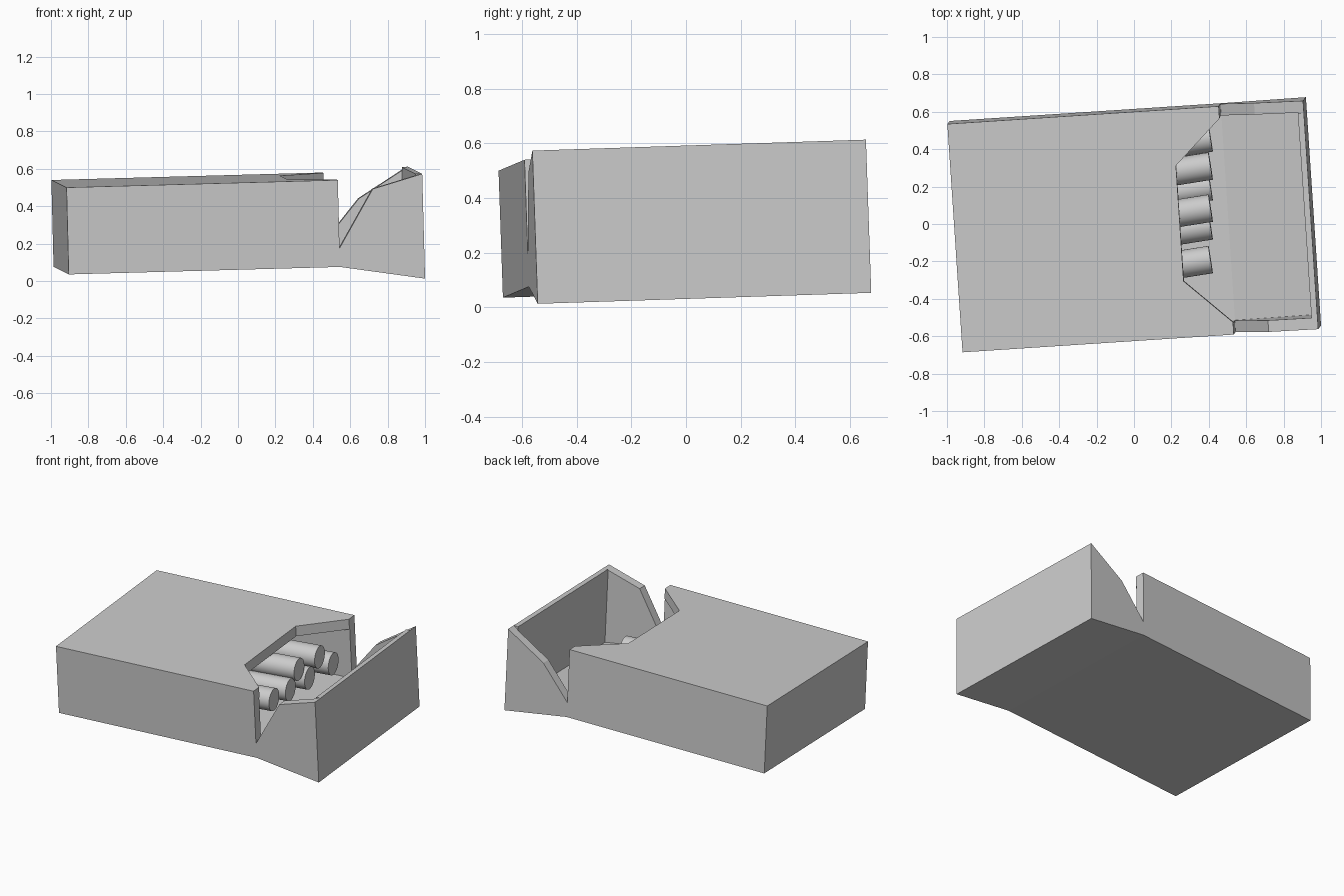
import bpy, bmesh
from math import radians, cos, sin
from mathutils import Matrix, Vector

if "Cube" in bpy.data.objects:
    bpy.data.objects.remove(bpy.data.objects["Cube"])

# slightly tilted frame of the carton: origin at its lower front left corner
ex = Vector((1.45, 0.095, 0.04)).normalized()
ey = Vector((-0.085, 1.22, 0.04))
ey = (ey - ex * ey.dot(ex)).normalized()
ez = ex.cross(ey)
FRAME = Matrix((ex, ey, ez)).transposed().to_4x4()
FRAME.translation = (-0.905, -0.67, 0.035)

L, W, H = 1.454, 1.224, 0.465      # closed part of the carton
T = 0.062                          # side wall thickness


def prism(name, pts, lo, hi, upright=True):
    """Extrude a side profile (x, z) across y, or a plan profile (x, y) up z."""
    place = (lambda a, b, h: (a, h, b)) if upright else (lambda a, b, h: (a, b, h))
    bm = bmesh.new()
    face = bm.faces.new([bm.verts.new(place(a, b, lo)) for a, b in pts])
    ext = bmesh.ops.extrude_face_region(bm, geom=[face])
    verts = [g for g in ext["geom"] if isinstance(g, bmesh.types.BMVert)]
    bmesh.ops.translate(bm, verts=verts, vec=place(0, 0, hi - lo))
    bmesh.ops.recalc_face_normals(bm, faces=bm.faces)
    mesh = bpy.data.meshes.new(name)
    bm.to_mesh(mesh)
    bm.free()
    ob = bpy.data.objects.new(name, mesh)
    bpy.context.collection.objects.link(ob)
    ob.matrix_world = FRAME
    return ob


def cut(target, cutter):
    mod = target.modifiers.new("cut", "BOOLEAN")
    mod.operation, mod.solver, mod.object = "DIFFERENCE", "EXACT", cutter
    cutter.hide_render = True
    bpy.context.view_layer.objects.active = target
    bpy.ops.object.modifier_apply(modifier=mod.name)
    bpy.data.objects.remove(cutter, do_unlink=True)


# carton block with the bent-down open end
carton = prism("carton", [(0, 0), (L, 0), (1.908, -0.075), (1.907, 0.486),
                          (L, H), (0, H)], 0, W)

# hollow inside, open above the bent end
cut(carton, prism("cavity", [(0.05, 0.05), (L, 0.05), (1.875, -0.02),
                             (1.875, 0.8), (L, 0.8), (L, 0.395), (0.05, 0.395)],
                  T, W - T))

# wedge notches between the closed part and the open end, front and back
for name, peak, lo, hi in (("front_notch", 0.412, -0.1, T + 0.005),
                           ("back_notch", 0.322, W - T - 0.005, W + 0.1)):
    slope = (0.486 - peak) / (1.907 - 1.64)
    cut(carton, prism(name, [(L, 0.10), (1.64, peak), (2.0, peak + slope * 0.36),
                             (2.0, 0.8), (L, 0.8)], lo, hi))

# tapered mouth in the top panel
cut(carton, prism("mouth", [(1.205, 0.302), (1.205, 0.922), (1.456, W - T - 0.002),
                            (1.456, T + 0.002)], 0.2, 0.9, upright=False))

# round sticks lying inside: y and z of the visible ends
R, LENGTH, TURN = 0.074, 1.15, radians(9)
axis = Vector((cos(TURN), sin(TURN), 0.02)).normalized()
for i, (y, z) in enumerate([(0.31, 0.40), (0.085, 0.40), (0.46, 0.295),
                            (0.20, 0.295), (-0.01, 0.295), (-0.19, 0.295)]):
    end = Vector((0.41, y, z))
    bpy.ops.mesh.primitive_cylinder_add(vertices=32, radius=R, depth=LENGTH,
                                        location=end - axis * LENGTH / 2)
    stick = bpy.context.object
    stick.name = f"stick_{i + 1}"
    stick.rotation_euler = axis.to_track_quat("Z", "Y").to_euler()
    bpy.ops.object.shade_smooth_by_angle(angle=radians(30))
